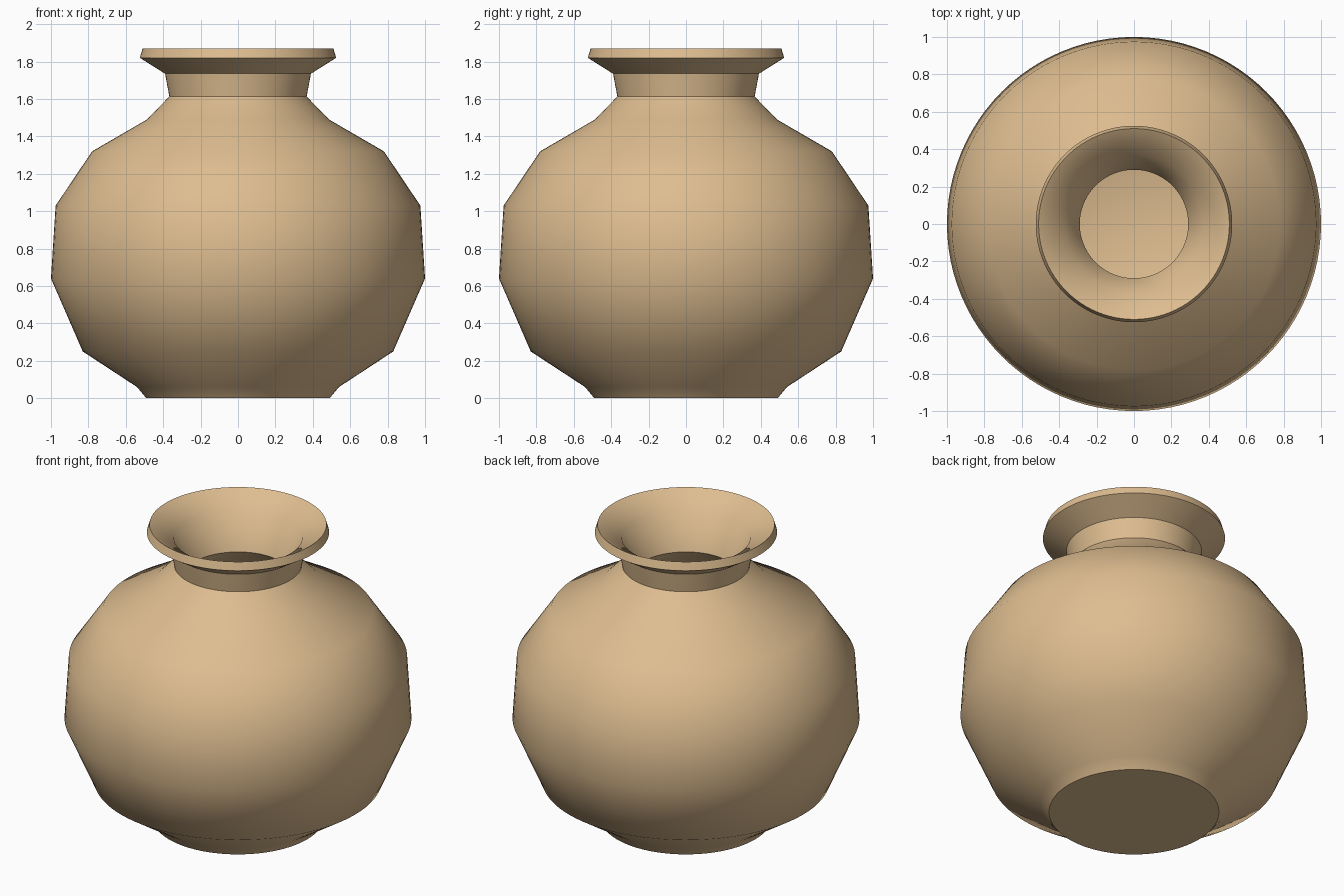
import bpy, bmesh, math

cube = bpy.data.objects.get("Cube")
if cube:
    bpy.data.objects.remove(cube, do_unlink=True)

# Clay colour
clay = bpy.data.materials.new("tan clay")
clay.use_nodes = True
tan = (0.73, 0.51, 0.28, 1.0)
clay.diffuse_color = tan
clay.node_tree.nodes["Principled BSDF"].inputs["Base Color"].default_value = tan

# Outer wall from foot to lip, then inner wall from lip to floor (radius, height)
outer = [(0, 0), (0.49, 0), (0.54, 0.06), (0.83, 0.25), (1.0, 0.64),
         (0.975, 1.03), (0.78, 1.32), (0.487, 1.49), (0.367, 1.613),
         (0.39, 1.735), (0.525, 1.82), (0.51, 1.87)]
inner = [(0.37, 1.785), (0.29, 1.56), (0.44, 1.42), (0.72, 1.25),
         (0.89, 1.0), (0.91, 0.66), (0.77, 0.31), (0.5, 0.13), (0, 0.1)]

# Turn the profile around the vertical axis
bm = bmesh.new()
verts = [bm.verts.new((r, 0, z)) for r, z in outer + inner]
edges = [bm.edges.new(pair) for pair in zip(verts, verts[1:])]
bmesh.ops.spin(bm, geom=verts + edges, cent=(0, 0, 0), axis=(0, 0, 1),
               angle=math.tau, steps=96, use_merge=False)
bmesh.ops.remove_doubles(bm, verts=bm.verts[:], dist=0.0005)
bmesh.ops.recalc_face_normals(bm, faces=bm.faces[:])
mesh = bpy.data.meshes.new("vase")
bm.to_mesh(mesh)
bm.free()
mesh.materials.append(clay)

vase = bpy.data.objects.new("vase", mesh)
bpy.context.collection.objects.link(vase)

# Smooth body with crisp foot, neck and lip edges
bpy.ops.object.select_all(action='DESELECT')
vase.select_set(True)
bpy.context.view_layer.objects.active = vase
bpy.ops.object.shade_smooth_by_angle(angle=math.radians(44))
